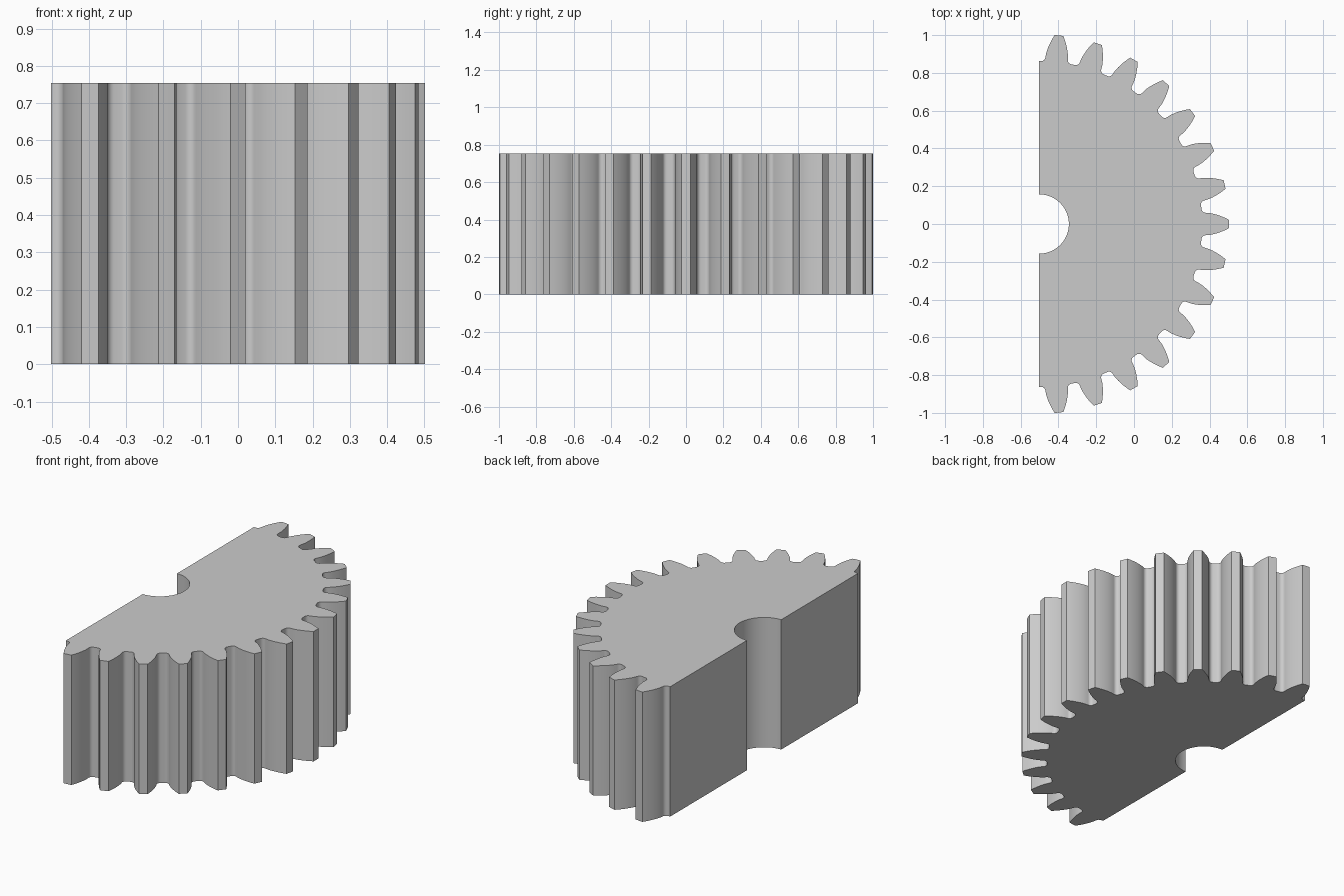
import bpy, bmesh, math

if "Cube" in bpy.data.objects:
    bpy.data.objects.remove(bpy.data.objects["Cube"])

# Gear proportions: 30-tooth involute gear cut in half through its axis
TEETH = 30
TIP = 1.0037
MODULE = TIP / (TEETH / 2 + 1)
PITCH = MODULE * TEETH / 2
ROOT = PITCH - 1.25 * MODULE
BASE = PITCH * math.cos(math.radians(20))
BORE = 0.157
HEIGHT = 0.754
CENTRE_X = -TIP / 2


def inv(a):
    return math.tan(a) - a


def half_tooth():
    """(radius, half angle) pairs from the root fillet up to the tip."""
    base_half = math.pi / (2 * TEETH) + inv(math.radians(20))
    fillet = BASE - ROOT
    pts = []
    for i in range(6):                      # rounded root
        t = math.pi / 2 * (1 - i / 6)
        pts.append((ROOT + fillet * (1 - math.sin(t)),
                    base_half + fillet / ROOT * (1 - math.cos(t))))
    for i in range(9):                      # involute flank
        r = BASE + (TIP - BASE) * i / 8
        pts.append((r, base_half - inv(math.acos(min(1, BASE / r)))))
    return pts


def polar(r, a):
    return (CENTRE_X + r * math.cos(a), r * math.sin(a))


# Outline: toothed half rim, then the half bore
flank = half_tooth()
outline = [polar(ROOT, -math.pi / 2)]
for k in range(-7, 8):
    mid = k * 2 * math.pi / TEETH
    outline += [polar(r, mid - a) for r, a in flank]
    outline.append(polar(TIP, mid))
    outline += [polar(r, mid + a) for r, a in reversed(flank)]
outline.append(polar(ROOT, math.pi / 2))
outline += [polar(BORE, math.pi / 2 - math.pi * i / 32) for i in range(33)]

# Extrude the outline into a solid
bm = bmesh.new()
bottom = bm.faces.new([bm.verts.new((x, y, 0)) for x, y in outline])
top = bmesh.ops.extrude_face_region(bm, geom=[bottom], use_keep_orig=True)
bmesh.ops.translate(bm, vec=(0, 0, HEIGHT),
                    verts=[v for v in top["geom"] if isinstance(v, bmesh.types.BMVert)])
bmesh.ops.recalc_face_normals(bm, faces=bm.faces)
mesh = bpy.data.meshes.new("half_gear")
bm.to_mesh(mesh)
bm.free()

half_gear = bpy.data.objects.new("half_gear", mesh)
bpy.context.collection.objects.link(half_gear)

grey = bpy.data.materials.new("light grey")
grey.diffuse_color = (0.6, 0.6, 0.6, 1)
grey.use_nodes = True
grey.node_tree.nodes["Principled BSDF"].inputs["Base Color"].default_value = grey.diffuse_color
mesh.materials.append(grey)

# Smooth flanks and bore, crisp tips and rims
bpy.context.view_layer.objects.active = half_gear
half_gear.select_set(True)
bpy.ops.object.shade_smooth_by_angle(angle=math.radians(30))
